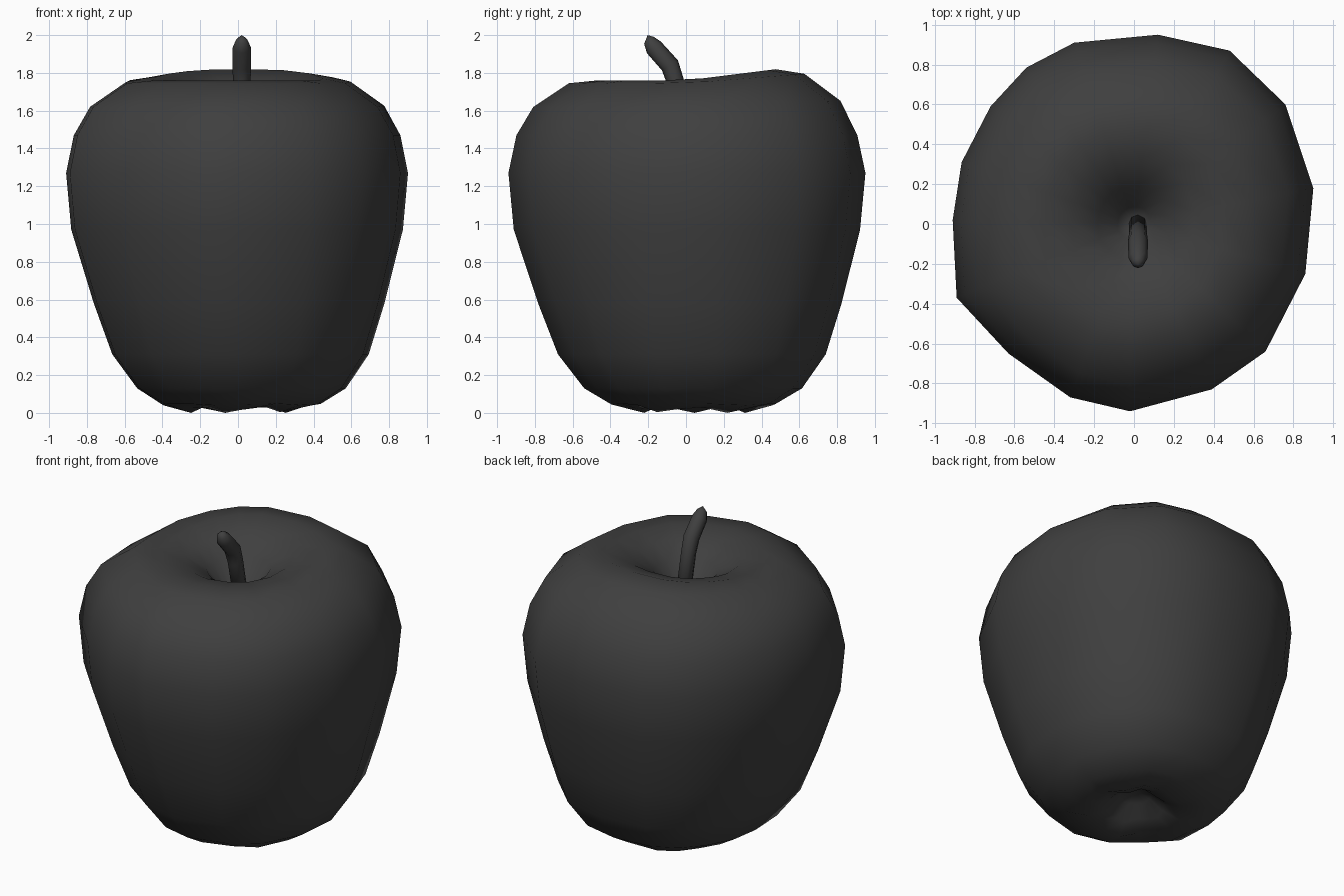
import bpy, bmesh, math
from mathutils import Vector

cube = bpy.data.objects.get("Cube")
if cube:
    bpy.data.objects.remove(cube, do_unlink=True)


def make_material(name, color):
    mat = bpy.data.materials.new(name)
    mat.use_nodes = True
    mat.diffuse_color = color
    mat.node_tree.nodes["Principled BSDF"].inputs["Base Color"].default_value = color
    return mat


def add_mesh(name, bm, mat):
    bmesh.ops.recalc_face_normals(bm, faces=bm.faces)
    mesh = bpy.data.meshes.new(name)
    bm.to_mesh(mesh)
    bm.free()
    mesh.materials.append(mat)
    mesh.shade_smooth()
    obj = bpy.data.objects.new(name, mesh)
    bpy.context.collection.objects.link(obj)
    return obj


def skin(bm, rings, first, last):
    """Bridge closed rings of points and close both ends on a point."""
    loops = [[bm.verts.new(p) for p in ring] for ring in rings]
    n = len(loops[0])
    for a, b in zip(loops, loops[1:]):
        for i in range(n):
            j = (i + 1) % n
            bm.faces.new((a[i], a[j], b[j], b[i]))
    for loop, tip in ((loops[0], first), (loops[-1], last)):
        v = bm.verts.new(tip)
        for i in range(n):
            bm.faces.new((loop[i], loop[(i + 1) % n], v))


dark_grey = make_material("dark grey", (0.05, 0.05, 0.05, 1))

# Uneven outline of the fruit at its widest height
outline = [(0.90, 0.18), (0.76, 0.6), (0.48, 0.87), (0.12, 0.95),
           (-0.3, 0.91), (-0.54, 0.785), (-0.72, 0.59), (-0.865, 0.31),
           (-0.91, 0.02), (-0.89, -0.37), (-0.63, -0.65), (-0.32, -0.87),
           (-0.02, -0.94), (0.39, -0.83), (0.66, -0.64), (0.86, -0.25)]

# Profile: scale, height, rise toward the back, lobe height
profile = [(0.1, 0.13, 0, 0), (0.19, 0.06, 0, 0.015), (0.3, 0.018, 0, 0.018),
           (0.46, 0.045, 0, 0.005), (0.61, 0.13, 0, 0), (0.75, 0.31, 0, 0),
           (0.85, 0.58, 0, 0), (0.97, 0.97, 0, 0), (1, 1.27, 0, 0),
           (0.955, 1.47, 0, 0), (0.86, 1.62, 0.04, 0), (0.66, 1.745, 0.08, 0),
           (0.5, 1.76, 0.125, 0), (0.34, 1.73, 0.12, 0), (0.2, 1.66, 0.08, 0),
           (0.09, 1.53, 0, 0)]

# Fruit body with hollows at both ends
rings = []
for scale, z, rise, lobe in profile:
    lean = max(0, 1 - z / 0.97)
    rings.append([(x * scale + 0.025 * lean, y * scale + 0.04 * lean,
                   z + rise * max(y * scale, 0)
                   + lobe * math.cos(5 * math.atan2(y, x)))
                  for x, y in outline])
bm = bmesh.new()
skin(bm, rings, (0.02, 0.04, 0.16), (0, 0.01, 1.47))
add_mesh("fruit_body", bm, dark_grey)

# Bent stem with a rounded tip: y, z, radius
path = [(0.01, 1.45, 0.045), (-0.055, 1.75, 0.046), (-0.085, 1.84, 0.05),
        (-0.17, 1.935, 0.048), (-0.195, 1.972, 0.032)]
centres = [Vector((0.02, y, z)) for y, z, r in path]
rings = []
for i, (c, (y, z, r)) in enumerate(zip(centres, path)):
    along = centres[min(i + 1, len(path) - 1)] - centres[max(i - 1, 0)]
    side = Vector((1, 0, 0))
    up = along.normalized().cross(side)
    rings.append([c + r * (side * math.cos(a) + up * math.sin(a))
                  for a in (k * math.tau / 8 for k in range(8))])
bm = bmesh.new()
skin(bm, rings, centres[0], (0.02, -0.203, 2.0))
add_mesh("stem", bm, dark_grey)
